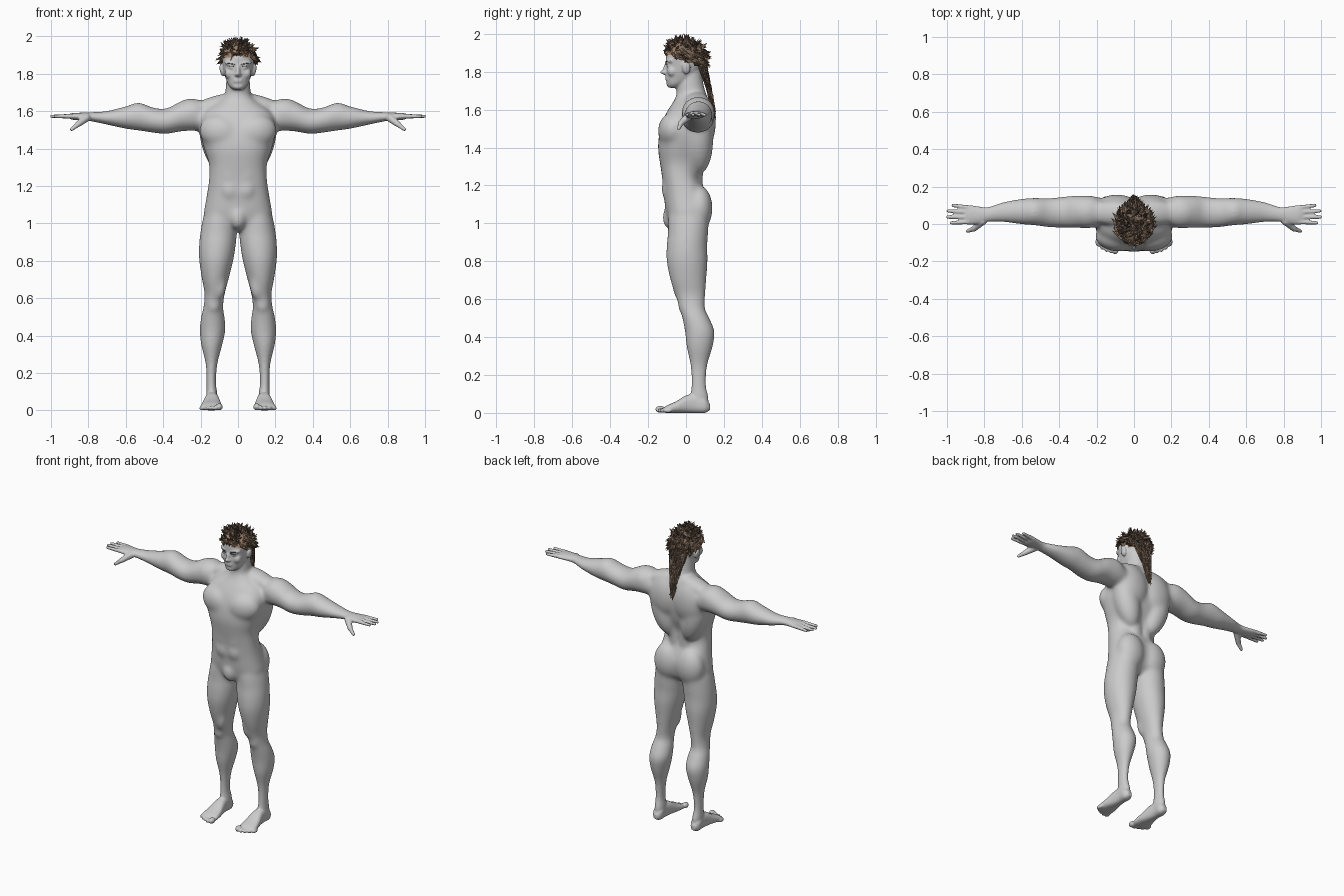
import bpy, bmesh, math, random
from mathutils import Matrix, Vector, Euler

random.seed(4)
if "Cube" in bpy.data.objects:
    bpy.data.objects.remove(bpy.data.objects["Cube"])


def material(name, colour):
    mat = bpy.data.materials.new(name)
    mat.use_nodes = True
    mat.diffuse_color = (*colour, 1)
    mat.node_tree.nodes["Principled BSDF"].inputs["Base Color"].default_value = (*colour, 1)
    return mat


skin = material("grey skin", (0.6, 0.6, 0.6))
dark_brown = material("dark brown hair", (0.12, 0.083, 0.058))
mid_brown = material("mid brown hair", (0.2, 0.135, 0.093))
light_brown = material("light brown hair", (0.34, 0.22, 0.145))
lash_dark = material("dark lashes", (0.08, 0.07, 0.06))


def catmull(p, q, r, s, t):
    return [0.5 * (2 * b + (c - a) * t + (2 * a - 5 * b + 4 * c - d) * t * t
                   + (3 * b - a - 3 * c + d) * t ** 3) for a, b, c, d in zip(p, q, r, s)]


def loft(bm, axis, rings, power=2.0, sides=32, steps=4):
    """Skin rings of (position, low a, high a, low b, high b) along an axis."""
    dense = []
    for i in range(len(rings) - 1):
        p, s = rings[max(i - 1, 0)], rings[min(i + 2, len(rings) - 1)]
        dense += [catmull(p, rings[i], rings[i + 1], s, k / steps) for k in range(steps)]
    dense.append(rings[-1])
    loops = []
    for t, a0, a1, b0, b1 in dense:
        loop = []
        for k in range(sides):
            angle = math.tau * k / sides
            c, s = math.cos(angle), math.sin(angle)
            co = [(a0 + a1) / 2 + (a1 - a0) / 2 * math.copysign(abs(c) ** (2 / power), c),
                  (b0 + b1) / 2 + (b1 - b0) / 2 * math.copysign(abs(s) ** (2 / power), s)]
            co.insert(axis, t)
            loop.append(bm.verts.new(co))
        loops.append(loop)
    bm.faces.new(loops[0])
    bm.faces.new(loops[-1][::-1])
    for low, high in zip(loops, loops[1:]):
        for k in range(sides):
            n = (k + 1) % sides
            bm.faces.new((low[k], high[k], high[n], low[n]))


def blob(bm, centre, radii, turn=(0, 0, 0)):
    rot = Euler([math.radians(a) for a in turn]).to_matrix().to_4x4()
    bmesh.ops.create_uvsphere(bm, u_segments=24, v_segments=16, radius=1,
                              matrix=Matrix.Translation(centre) @ rot @ Matrix.Diagonal((*radii, 1)))


def bone(bm, start, end, r0, r1):
    start, end = Vector(start), Vector(end)
    d = end - start
    place = Matrix.Translation((start + end) / 2) @ d.to_track_quat('Z', 'Y').to_matrix().to_4x4()
    bmesh.ops.create_cone(bm, cap_ends=True, segments=16, radius1=r0, radius2=r1,
                          depth=d.length, matrix=place)
    blob(bm, start, (r0, r0, r0))
    blob(bm, end, (r1, r1, r1))


def finish(bm, name, mats, smooth=True):
    bmesh.ops.recalc_face_normals(bm, faces=bm.faces)
    mesh = bpy.data.meshes.new(name)
    bm.to_mesh(mesh)
    bm.free()
    for mat in mats:
        mesh.materials.append(mat)
    for poly in mesh.polygons:
        poly.use_smooth = smooth
    obj = bpy.data.objects.new(name, mesh)
    bpy.context.collection.objects.link(obj)
    return obj


def symmetric(rows):
    return [(z, -half, half, front, back) for z, half, front, back in rows]


body = bmesh.new()
# Leg and foot
loft(body, 2, [(1.14, .04, .14, -.06, .06), (1.04, .01, .184, -.092, .115), (.95, .006, .202, -.096, .117),
               (.88, .012, .209, -.103, .113),
               (.8, .025, .208, -.103, .115), (.7, .05, .193, -.083, .108), (.62, .071, .179, -.056, .103),
               (.55, .079, .186, -.034, .101), (.5, .071, .198, -.02, .124), (.43, .067, .205, -.006, .151),
               (.35, .084, .197, .003, .141), (.25, .11, .173, .024, .112), (.15, .118, .168, .03, .104),
               (.08, .11, .17, .02, .118), (.02, .11, .17, 0, .115)])
loft(body, 1, [(.127, .125, .155, .015, .045), (.1, .108, .173, 0, .08), (.05, .108, .173, 0, .1),
               (0, .1, .18, 0, .092), (-.05, .09, .192, 0, .062), (-.1, .086, .2, 0, .04),
               (-.12, .09, .195, .002, .026)], 2.5)
for i in range(5):
    r = .019 if i == 0 else .0125
    blob(body, (.1 + .0235 * i, -.136 + .005 * i * i / 2, r), (r, .026, r))
blob(body, (.13, -.024, .57), (.034, .018, .045))
blob(body, (.1, -.032, .68), (.038, .04, .09))
# Arm and hand
loft(body, 0, [(.14, 0, .13, 1.5, 1.62), (.22, -.02, .15, 1.495, 1.65), (.3, -.022, .153, 1.492, 1.654),
               (.38, -.02, .146, 1.478, 1.615), (.45, -.018, .138, 1.484, 1.618),
               (.53, -.007, .139, 1.496, 1.645), (.6, -.001, .134, 1.506, 1.625), (.7, .012, .115, 1.528, 1.6),
               (.78, .012, .09, 1.545, 1.594), (.83, 0, .094, 1.55, 1.592), (.88, -.004, .102, 1.553, 1.59),
               (.905, 0, .098, 1.562, 1.584)])
for root, tip, reach in ((.088, .1, .968), (.063, .07, .994), (.037, .037, .997), (.011, .006, .978)):
    bone(body, (.885, root, 1.573), (reach, tip, 1.572), .013, .0095)
bone(body, (.81, .015, 1.565), (.855, -.025, 1.53), .022, .016)
bone(body, (.855, -.025, 1.53), (.89, -.038, 1.502), .015, .01)
blob(body, (.25, .065, 1.587), (.1, .089, .081))
# Torso muscles
blob(body, (.1, -.079, 1.49), (.11, .068, .09), (0, -12, 10))
blob(body, (.115, .065, 1.43), (.082, .079, .18), (0, 16, 0))
blob(body, (.09, .09, 1.53), (.115, .068, .14))
blob(body, (.036, .055, 1.28), (.045, .036, .2))
blob(body, (.12, .06, 1.64), (.135, .065, .042), (0, 16, 0))
blob(body, (.084, .07, 1.08), (.094, .071, .12))
for z in (1.34, 1.26, 1.18):
    blob(body, (.04, -.104, z), (.048, .025, .055))
# Ear, brow, eye and cheek
blob(body, (.086, .002, 1.82), (.012, .022, .034), (0, 10, 0))
blob(body, (.036, -.09, 1.855), (.038, .015, .014), (0, -6, 18))
blob(body, (.033, -.09, 1.835), (.02, .014, .013))
blob(body, (.043, -.072, 1.802), (.028, .026, .03))
blob(body, (.01, -.112, 1.794), (.008, .011, .008))
# Mirror every paired part
twin = bmesh.ops.duplicate(body, geom=body.verts[:] + body.edges[:] + body.faces[:])["geom"]
bmesh.ops.scale(body, vec=(-1, 1, 1), verts=[g for g in twin if isinstance(g, bmesh.types.BMVert)])
# Torso, neck and head
loft(body, 2, symmetric([(.96, .07, -.06, .06), (1, .15, -.09, .1), (1.05, .182, -.104, .115),
                         (1.1, .176, -.112, .12), (1.17, .164, -.118, .1), (1.25, .154, -.127, .07),
                         (1.32, .156, -.138, .088), (1.4, .182, -.148, .118), (1.48, .202, -.14, .13),
                         (1.55, .2, -.12, .132), (1.6, .175, -.094, .13), (1.65, .105, -.062, .122),
                         (1.69, .062, -.045, .1)]), 2.4)
loft(body, 2, symmetric([(1.6, .1, -.055, .12), (1.66, .076, -.052, .113), (1.73, .065, -.048, .093),
                         (1.82, .06, -.04, .08)]))
loft(body, 2, symmetric([(1.715, .028, -.09, -.04), (1.735, .048, -.1, 0), (1.765, .062, -.104, .05),
                         (1.8, .073, -.105, .072), (1.835, .08, -.103, .082), (1.87, .084, -.107, .085),
                         (1.9, .08, -.102, .078), (1.93, .06, -.08, .055), (1.95, .025, -.04, .02)]), 2.2)
blob(body, (0, -.083, 1.733), (.032, .02, .02))
blob(body, (0, -.108, 1.818), (.011, .013, .036), (-16, 0, 0))
blob(body, (0, -.12, 1.797), (.011, .018, .01))
for z in (1.77, 1.758):
    blob(body, (0, -.099, z), (.026, .011, .0065))
blob(body, (0, -.082, 1.03), (.045, .043, .065))

figure = finish(body, "body", [skin])
bpy.context.view_layer.objects.active = figure
remesh = figure.modifiers.new("merge", 'REMESH')
remesh.mode, remesh.voxel_size, remesh.use_smooth_shade = 'VOXEL', .0055, True
bpy.ops.object.modifier_apply(modifier="merge")


# Blend the muscles strongly on the trunk, fading toward hands, feet and head
def ramp(value, start, end):
    return min(max((value - start) / (end - start), 0), 1)


trunk = figure.vertex_groups.new(name="trunk")
for v in figure.data.vertices:
    x, y, z = v.co
    weight = min(ramp(abs(x), .7, .25), ramp(z, .15, .6), ramp(z, 1.73, 1.67))
    trunk.add([v.index], weight, 'REPLACE')
for name, rounds, group in (("blend", 90, "trunk"), ("relax", 5, "")):
    soften = figure.modifiers.new(name, 'SMOOTH')
    soften.factor, soften.iterations, soften.vertex_group = .5, rounds, group
    bpy.ops.object.modifier_apply(modifier=name)

# Eyebrows and lashes
lashes = bmesh.new()
for side in (-1, 1):
    blob(lashes, (side * .037, -.1035, 1.853), (.022, .004, .0022), (0, -8 * side, 18 * side))
    blob(lashes, (side * .034, -.1035, 1.84), (.017, .004, .0018), (0, 4 * side, 16 * side))
finish(lashes, "eyelashes", [lash_dark])

# Scalp cap, trimmed along a hairline that drops toward the nape
centre, size = Vector((0, -.008, 1.868)), Vector((.096, .107, .098))


def hairline(y):
    return 1.855 - .4 * y


hair = bmesh.new()
blob(hair, centre, size)
bare = [f for f in hair.faces if f.calc_center_median().z < hairline(f.calc_center_median().y)]
bmesh.ops.delete(hair, geom=bare, context='FACES')
for f in hair.faces:
    f.material_index = 2 if f.calc_center_median().y < -.03 else 1
# Long tapering tail
tail = [(1.9, .07, .03, .092), (1.82, .06, .06, .106), (1.76, .042, .088, .12),
        (1.7, .027, .108, .132), (1.64, .017, .122, .143), (1.56, .004, .14, .147)]
loft(hair, 2, symmetric(tail), sides=12)


def spike(root, direction, length, width, tones):
    place = (Matrix.Translation(root + direction * length * .4)
             @ direction.to_track_quat('Z', 'Y').to_matrix().to_4x4()
             @ Matrix.Rotation(random.uniform(0, math.pi), 4, 'Z') @ Matrix.Diagonal((1, .35, 1, 1)))
    made = bmesh.ops.create_cone(hair, segments=4, radius1=width, radius2=0, depth=length, matrix=place)
    tone = random.choice(tones)
    for f in {f for v in made["verts"] for f in v.link_faces}:
        f.material_index = tone


# Tufts stand up on the crown and lie swept back on the sides
for i in range(620):
    n = Vector([random.gauss(0, 1) for _ in range(3)]).normalized()
    root = centre + n * size
    if root.z < hairline(root.y) + .004:
        continue
    if root.z > 1.92:
        lift, spread, sweep, tones = .5, .6, Vector((n.x * .3, -.1, .2)), (0, 0, 1, 1, 2)
    else:
        lift, spread, sweep = .4, .3, Vector((0, .7, -.4))
        tones = (0, 1, 1, 2) if root.y > -.03 else (1, 2, 2)
    jitter = Vector([random.uniform(-spread, spread) for _ in range(3)])
    spike(root, (n * lift + sweep + jitter).normalized(), random.uniform(.028, .052), .014, tones)
# Strands laid down the tail
for i in range(150):
    k = random.uniform(0, len(tail) - 1.4)
    a, b, t = tail[int(k)], tail[int(k) + 1], k % 1
    z, half, front, back = [p + (q - p) * t for p, q in zip(a, b)]
    angle = random.uniform(-.2, math.pi + .2)
    root = Vector((half * math.cos(angle), (front + back) / 2 + (back - front) / 2 * math.sin(angle), z))
    flow = Vector((-root.x * 3 + random.uniform(-.1, .1), .25 + random.uniform(-.08, .08), -1)).normalized()
    spike(root, flow, random.uniform(.05, .08), .009, (0, 1, 1))
finish(hair, "hair", [dark_brown, mid_brown, light_brown], smooth=False)
